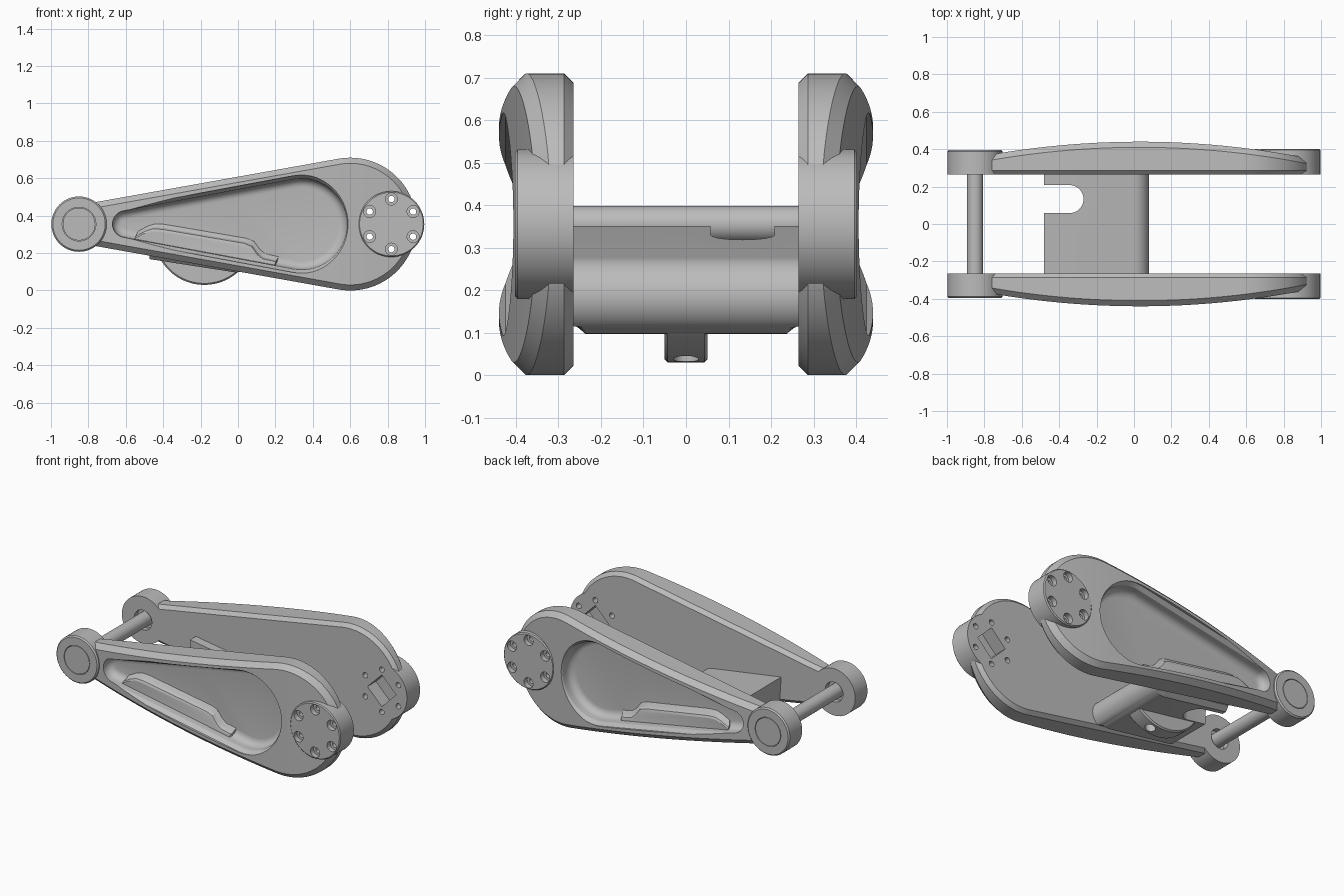
import bpy
import bmesh
from math import sin, cos, pi, asin, radians

if "Cube" in bpy.data.objects:
    bpy.data.objects.remove(bpy.data.objects["Cube"], do_unlink=True)

grey = bpy.data.materials.new("machined_grey")
grey.use_nodes = True
grey.diffuse_color = (0.5, 0.5, 0.5, 1)
grey.node_tree.nodes["Principled BSDF"].inputs["Base Color"].default_value = (0.5, 0.5, 0.5, 1)

MID = 0.355      # height of the arm axis
INNER = 0.265    # inner face of each arm


def loft(name, rings, paired_cap=False):
    """Skin closed rings of 3D points and cap both ends."""
    bm = bmesh.new()
    loops = [[bm.verts.new(p) for p in r] for r in rings]
    n = len(rings[0])
    for a, b in zip(loops, loops[1:]):
        for i in range(n):
            j = (i + 1) % n
            bm.faces.new((a[i], a[j], b[j], b[i]))
    bm.faces.new(loops[0][::-1])
    last = loops[-1]
    if paired_cap:   # strips across a symmetric outline, so the cap can curve
        for i in range(n // 2):
            quad = [last[i], last[i + 1], last[(n - i - 1) % n], last[(n - i) % n]]
            bm.faces.new(list(dict.fromkeys(quad)))
    else:
        bm.faces.new(last)
    bmesh.ops.recalc_face_normals(bm, faces=bm.faces)
    mesh = bpy.data.meshes.new(name)
    bm.to_mesh(mesh)
    bm.free()
    mesh.materials.append(grey)
    ob = bpy.data.objects.new(name, mesh)
    bpy.context.collection.objects.link(ob)
    return ob


def ring(pts, y):
    return [(x, y(x) if callable(y) else y, z) for x, z in pts]


def circle(x, z, r, n=64):
    return [(x + r * cos(2 * pi * i / n), z + r * sin(2 * pi * i / n)) for i in range(n)]


def rod(name, x, z, r, y0, y1, bevel=0.0, n=64):
    """Cylinder along y, with optional bevelled outer rim."""
    rings = [ring(circle(x, z, r, n), y0)]
    if bevel:
        rings += [ring(circle(x, z, r, n), y1 - bevel)]
    return loft(name, rings + [ring(circle(x, z, r - bevel, n), y1)])


def teardrop(xs, rs, xb, rb, inset=0.0):
    """Hull of a small and a big circle, symmetric about the arm axis."""
    t = pi / 2 + asin((rb - rs) / (xb - xs))
    rs, rb = rs - inset, rb - inset
    top = [(xb + rb * cos(t * i / 28), rb * sin(t * i / 28)) for i in range(29)]
    end = [(xs + rs * cos(t + (pi - t) * i / 14), rs * sin(t + (pi - t) * i / 14)) for i in range(15)]
    a, b = top[-1], end[0]
    line = [(a[0] + (b[0] - a[0]) * i / 24, a[1] + (b[1] - a[1]) * i / 24) for i in range(1, 24)]
    half = top + line + end
    pts = half + [(x, -z) for x, z in half[-2:0:-1]]
    return [(x, MID + z) for x, z in pts]


def combine(target, op, tool):
    """Apply a boolean and remove the tool."""
    m = target.modifiers.new("bool", "BOOLEAN")
    m.operation, m.object, m.solver = op, tool, "EXACT"
    dg = bpy.context.evaluated_depsgraph_get()
    target.data = bpy.data.meshes.new_from_object(target.evaluated_get(dg))
    target.modifiers.clear()
    bpy.data.objects.remove(tool, do_unlink=True)


# Arm: bowed outer face with chamfered rims
def bow(x, drop=0.0):
    return 0.44 - (x - 0.03) ** 2 / 9.2 - drop


arm_shape = (-0.85, 0.10, 0.60, 0.355)
arm = loft("left_arm", [
    ring(teardrop(*arm_shape, inset=0.022), INNER),
    ring(teardrop(*arm_shape), INNER + 0.022),
    ring(teardrop(*arm_shape), lambda x: bow(x, 0.03)),
    ring(teardrop(*arm_shape, inset=0.03), bow)], paired_cap=True)

# Teardrop pocket with a filleted floor
pocket_shape = (-0.60, 0.09, 0.34, 0.262)
FLOOR, FILLET = 0.325, 0.045
rings = [ring(teardrop(*pocket_shape), 0.5), ring(teardrop(*pocket_shape), 0.425),
         ring(teardrop(*pocket_shape, inset=0.018), 0.40)]
for k in range(7):
    a = pi / 2 * k / 6
    rings.append(ring(teardrop(*pocket_shape, inset=0.02 + FILLET * (1 - cos(a))),
                      FLOOR + FILLET * (1 - sin(a))))
combine(arm, "DIFFERENCE", loft("pocket_cutter", rings))

# Raised ledge along the lower side of the pocket
crest = [(-0.55, 0.285), (-0.50, 0.312), (-0.46, 0.325), (-0.41, 0.323), (0.03, 0.248),
         (0.07, 0.232), (0.10, 0.19), (0.13, 0.165), (0.20, 0.15)]
foot = [(0.20, 0.10), (-0.55, 0.235)]
ledge = [ring([(x + g * 0.5, z + g) for x, z in crest] + foot, y)
         for g, y in ((0.035, 0.315), (0.03, 0.328), (0.012, 0.342), (0.004, 0.36), (-0.008, 0.366))]
combine(arm, "UNION", loft("ledge", ledge))

# Round bosses at both ends
combine(arm, "UNION", rod("hub", 0.82, MID, 0.176, INNER, 0.402, 0.006))
combine(arm, "UNION", rod("pivot", -0.85, MID, 0.148, INNER, 0.395, 0.008))

# Counterbored bolt circle and square drive socket in the hub
for k in range(6):
    a = radians(90 + 60 * k)
    x, z = 0.82 + 0.134 * cos(a), MID + 0.134 * sin(a)
    combine(arm, "DIFFERENCE", rod("bolt_cutter", x, z, 0.017, 0.2, 0.5, n=24))
    combine(arm, "DIFFERENCE", rod("bore_cutter", x, z, 0.032, 0.37, 0.5, n=32))
combine(arm, "DIFFERENCE", rod("socket_cutter", 0.82, MID, 0.1, 0.2, 0.35, n=4))

# Pivot: pin clearance inside, plug seat outside
combine(arm, "DIFFERENCE", rod("clearance_cutter", -0.85, MID, 0.062, 0.2, 0.30))
combine(arm, "DIFFERENCE", rod("seat_cutter", -0.85, MID, 0.090, 0.36, 0.5))
plug = rod("left_plug", -0.85, MID, 0.087, 0.35, 0.395)

# Mirror the arm and plug to the other side
for ob in (arm, plug):
    twin = ob.copy()
    twin.data = ob.data.copy()
    twin.name = ob.name.replace("left", "right")
    for v in twin.data.vertices:
        v.co.y = -v.co.y
    twin.data.flip_normals()
    bpy.context.collection.objects.link(twin)

# Pin joining the pivots
rod("pivot_pin", -0.85, MID, 0.043, -0.31, 0.31)

# Cross body: tilted slab with a round nose and chamfered lower ends
tilt = -0.154
NX, NZ, R = -0.01, 0.187, 0.09
nx, nz = -sin(tilt), cos(tilt)


def slab(limit):
    local = [(-0.455, -R)] + [(R * cos(a), R * sin(a)) for a in
                              [-pi / 2 + pi * i / 24 for i in range(25)]] + [(-0.49, R)]
    local = [(u, max(v, limit)) for u, v in local]
    return [(NX + u * nz + v * nx, NZ - u * nx + v * nz) for u, v in local]


body = loft("cross_body", [ring(slab(l), y) for l, y in
                           ((-0.063, -INNER), (-R, -0.237), (-R, 0.237), (-0.063, INNER))])

# Open slot in the rear edge of the cross body
slot = [(-0.6, 0.058)] + [(-0.345 + 0.075 * cos(a), 0.133 + 0.075 * sin(a)) for a in
                          [-pi / 2 + pi * i / 20 for i in range(21)]] + [(-0.6, 0.208)]
combine(body, "DIFFERENCE", loft("slot_cutter", [[(x, y, z) for x, y in slot] for z in (0, 0.6)]))

# Rounded lug under the cross body, with a hole
def lug_outline(r):
    return [(-0.18 + r * cos(a), 0.30 + r * sin(a)) for a in
            [radians(208 + 112 * i / 40) for i in range(41)]]


lug = loft("lug", [ring(lug_outline(r), y) for r, y in
                   ((0.262, -0.051), (0.27, -0.043), (0.27, 0.043), (0.262, 0.051))])
combine(lug, "DIFFERENCE", loft("hole_cutter", [[(x, y, z) for x, y in circle(-0.12, 0, 0.03, 32)]
                                                for z in (-0.1, 0.11)]))

# Smooth shading with crisp edges
for ob in bpy.context.collection.objects:
    ob.select_set(ob.type == "MESH")
    if ob.type == "MESH":
        bpy.context.view_layer.objects.active = ob
bpy.ops.object.shade_smooth_by_angle(angle=radians(25))
